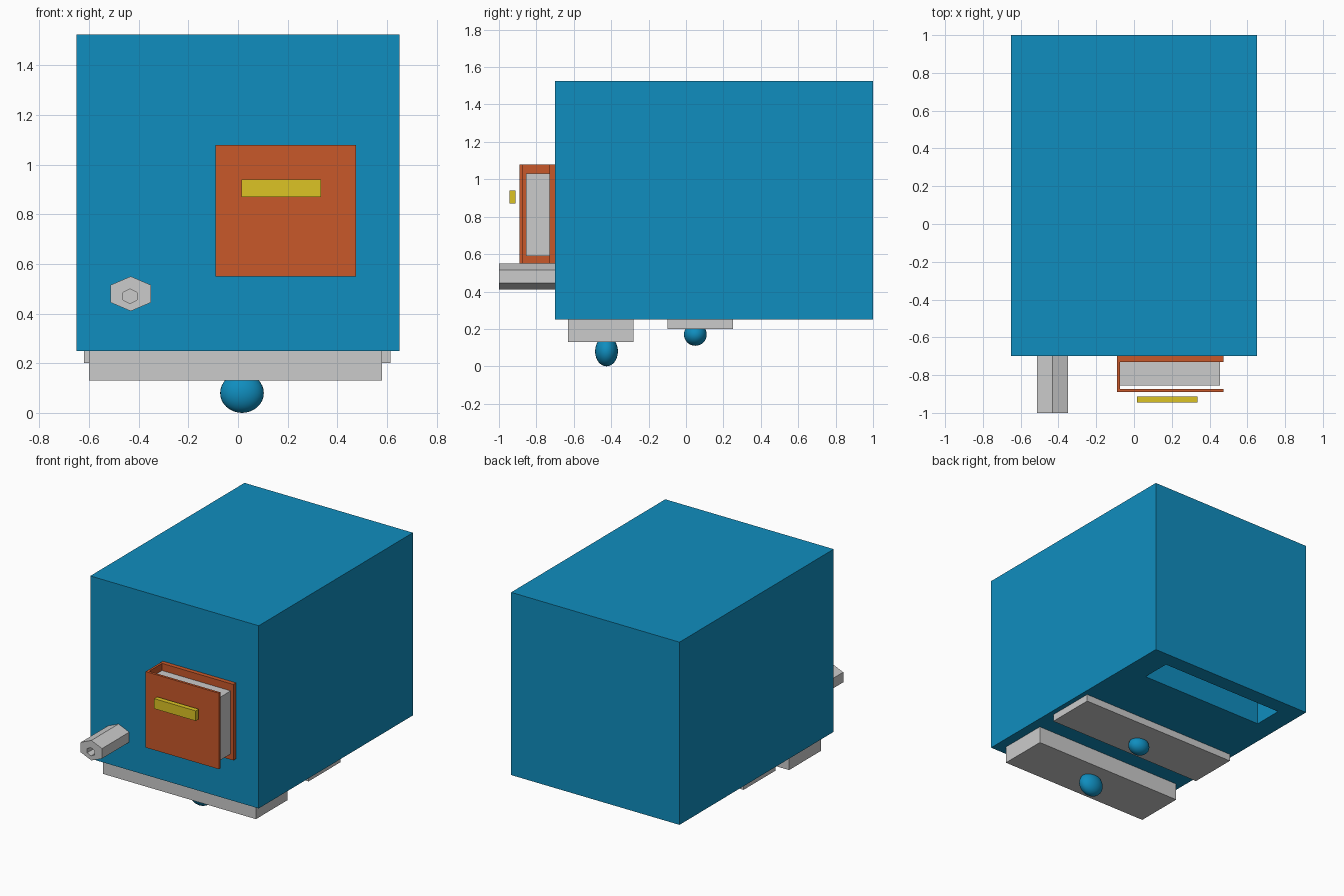
import bpy, bmesh, math

if "Cube" in bpy.data.objects:
    bpy.data.objects.remove(bpy.data.objects["Cube"])


def material(name, rgb):
    m = bpy.data.materials.new(name)
    m.diffuse_color = (*rgb, 1)
    m.use_nodes = True
    m.node_tree.nodes["Principled BSDF"].inputs["Base Color"].default_value = m.diffuse_color
    return m


BLUE = material("blue", (0.005, 0.27, 0.52))
ORANGE = material("orange", (0.58, 0.098, 0.023))
YELLOW = material("yellow", (0.72, 0.55, 0.018))


def finish(name, bm, mat=None):
    bmesh.ops.recalc_face_normals(bm, faces=bm.faces)
    mesh = bpy.data.meshes.new(name)
    bm.to_mesh(mesh)
    bm.free()
    ob = bpy.data.objects.new(name, mesh)
    bpy.context.collection.objects.link(ob)
    if mat:
        mesh.materials.append(mat)
    return ob


def box(name, x, y, z, mat=None):
    """Box from (min, max) pairs on each axis."""
    bm = bmesh.new()
    bmesh.ops.create_cube(bm, size=1)
    for v in bm.verts:
        v.co = [(a + b) / 2 + c * (b - a) for (a, b), c in zip((x, y, z), v.co)]
    return finish(name, bm, mat)


def hex_prism(name, cx, cz, rx, rz, y0, y1):
    """Six-sided bar along y with a corner on top; rx and rz are half sizes."""
    bm = bmesh.new()
    ring = []
    for i in range(6):
        a = math.radians(90 + 60 * i)
        ring.append(bm.verts.new((cx + rx * math.cos(a) / math.cos(math.pi / 6),
                                  y0, cz + rz * math.sin(a))))
    face = bm.faces.new(ring)
    ext = bmesh.ops.extrude_face_region(bm, geom=[face], use_keep_orig=True)
    for v in ext["geom"]:
        if isinstance(v, bmesh.types.BMVert):
            v.co.y = y1
    return finish(name, bm)


def cut(ob, cutter):
    mod = ob.modifiers.new("recess", 'BOOLEAN')
    mod.operation = 'DIFFERENCE'
    mod.solver = 'EXACT'
    mod.object = cutter
    cutter.hide_render = True
    bpy.context.view_layer.objects.active = ob
    bpy.ops.object.modifier_apply(modifier=mod.name)
    bpy.data.objects.remove(cutter)


def knob(name, centre, radii):
    bpy.ops.mesh.primitive_uv_sphere_add(segments=32, ring_count=16, radius=1,
                                         location=centre)
    ob = bpy.context.object
    ob.name = name
    ob.scale = radii
    bpy.ops.object.transform_apply(location=False, rotation=False, scale=True)
    ob.data.materials.append(BLUE)
    bpy.ops.object.shade_smooth()


# Cabinet with an empty drawer slot underneath
cabinet = box("cabinet", (-0.65, 0.65), (-0.70, 1.0), (0.25, 1.525), BLUE)
cut(cabinet, box("slot_cutter", (-0.50, 0.47), (0.68, 0.89), (0.1, 0.75), BLUE))

# Two drawers hanging below, each with a round knob
box("front_drawer", (-0.60, 0.58), (-0.63, -0.28), (0.13, 0.28))
box("middle_drawer", (-0.62, 0.615), (-0.10, 0.25), (0.20, 0.28))
knob("front_knob", (0.016, -0.425, 0.08), (0.088, 0.061, 0.08))
knob("middle_knob", (0.0, 0.05, 0.17), (0.075, 0.061, 0.06))

# Book on the front face: covers, spine, pages and title bar
Z = (0.55, 1.08)
box("book_back_cover", (-0.09, 0.475), (-0.73, -0.70), Z, ORANGE)
box("book_front_cover", (-0.09, 0.475), (-0.89, -0.873), Z, ORANGE)
box("book_spine", (-0.09, -0.075), (-0.873, -0.73), Z, ORANGE)
box("book_pages", (-0.075, 0.455), (-0.855, -0.73), (0.59, 1.03))
box("book_label", (0.015, 0.335), (-0.945, -0.912), (0.87, 0.94), YELLOW)

# Hexagonal bar with a small hexagonal hole in its end
bar = hex_prism("hex_bar", -0.432, 0.48, 0.082, 0.07, -1.0, -0.69)
cut(bar, hex_prism("hole_cutter", -0.435, 0.47, 0.029, 0.029, -1.1, -0.75))
